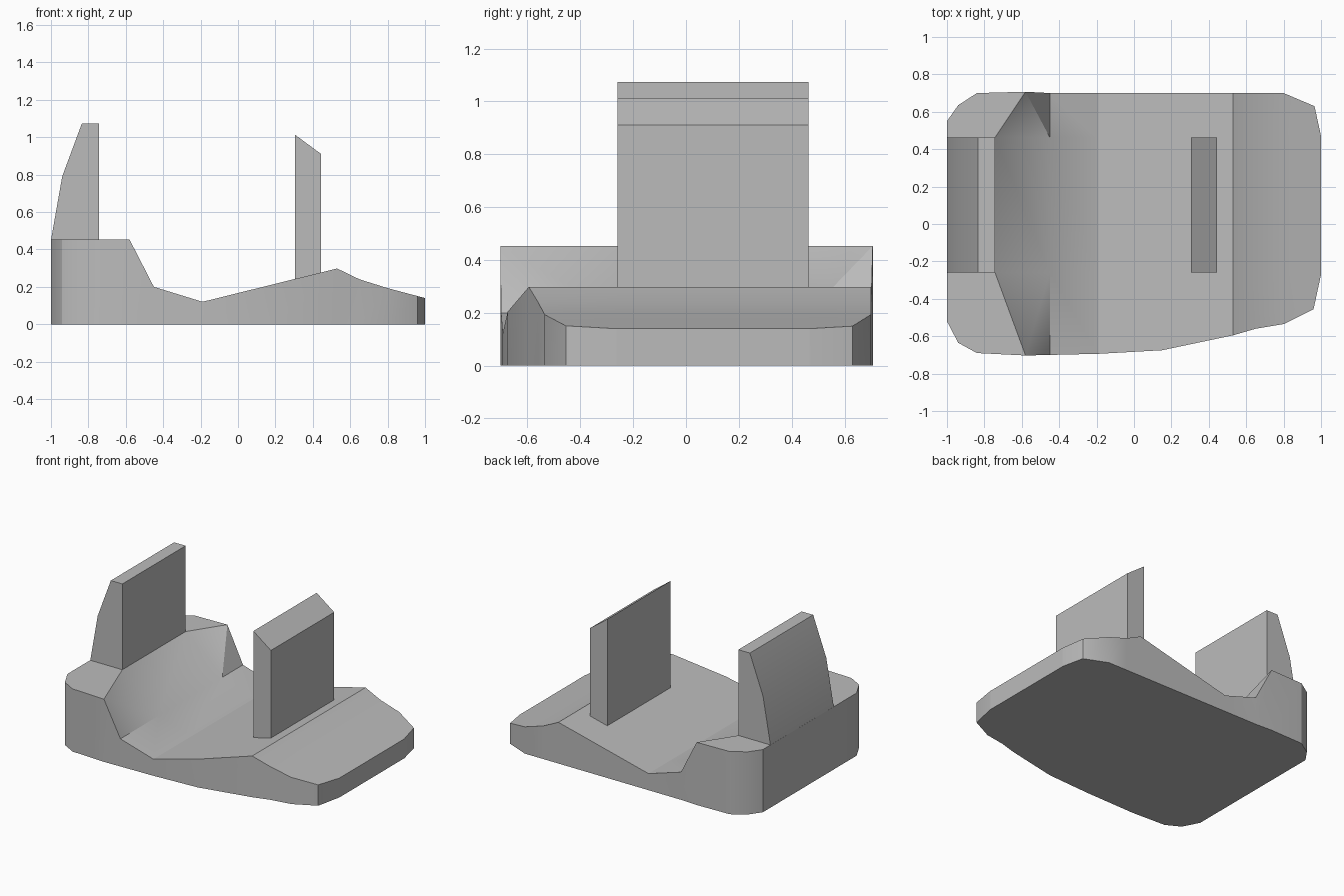
import bpy
import bmesh
import math

cube = bpy.data.objects.get("Cube")
if cube:
    bpy.data.objects.remove(cube, do_unlink=True)

# Single plain grey
grey = bpy.data.materials.new("plain grey")
grey.use_nodes = True
color = (0.5, 0.5, 0.5, 1)
grey.diffuse_color = color
grey.node_tree.nodes["Principled BSDF"].inputs["Base Color"].default_value = color

# Shared plate width and the lip of the raised end
Y0, Y1 = -0.26, 0.463
LIP, SHOULDER, FOOT = -0.743, -0.58, -0.45


def finish(bm, name):
    bmesh.ops.recalc_face_normals(bm, faces=bm.faces)
    mesh = bpy.data.meshes.new(name)
    bm.to_mesh(mesh)
    bm.free()
    mesh.materials.append(grey)
    obj = bpy.data.objects.new(name, mesh)
    bpy.context.collection.objects.link(obj)
    bpy.ops.object.select_all(action='DESELECT')
    obj.select_set(True)
    bpy.context.view_layer.objects.active = obj
    bpy.ops.object.shade_smooth_by_angle(angle=math.radians(30))
    return obj


def extrude(bm, offset):
    """Extrude every face, keep the originals, return the new vertices."""
    result = bmesh.ops.extrude_face_region(bm, geom=bm.faces[:], use_keep_orig=True)
    verts = [g for g in result["geom"] if isinstance(g, bmesh.types.BMVert)]
    bmesh.ops.translate(bm, verts=verts, vec=offset)
    return verts


# Base: rounded outline raised to a height profile along x
outline = [(-1, -0.52), (-0.94, -0.635), (-0.84, -0.69), (SHOULDER, -0.703),
           (-0.19, -0.694), (0.15, -0.675), (0.53, -0.595), (0.65, -0.56),
           (0.8, -0.535), (0.96, -0.455), (1, -0.27), (1, 0.47),
           (0.965, 0.63), (0.8, 0.7), (FOOT, 0.7), (SHOULDER, 0.707),
           (-0.84, 0.7), (-0.94, 0.635), (-1, 0.55)]
profile = [(-1, 0.453), (SHOULDER, 0.453), (FOOT, 0.2), (-0.19, 0.12),
           (0.53, 0.298), (0.65, 0.24), (0.8, 0.193), (1, 0.14)]


def height(x):
    for (xa, za), (xb, zb) in zip(profile, profile[1:]):
        if x <= xb + 1e-5:
            return za + (zb - za) * (x - xa) / (xb - xa)
    return profile[-1][1]


bm = bmesh.new()
bm.faces.new([bm.verts.new((x, y, 0)) for x, y in outline])
cuts = [((x, 0, 0), (1, 0, 0)) for x, z in profile[1:-1]]
cuts += [((0, y, 0), (0, 1, 0)) for y in (Y0, Y1)]
for point, normal in cuts:
    bmesh.ops.bisect_plane(bm, geom=bm.verts[:] + bm.edges[:] + bm.faces[:],
                           plane_co=point, plane_no=normal, dist=0.0005)
top = extrude(bm, (0, 0, 1))
for v in top:
    v.co.z = height(v.co.x)


def near(x, sign, outer):
    row = [v for v in top if abs(v.co.x - x) < 0.002 and v.co.y * sign > 0]
    pick = max if outer else min
    return pick(row, key=lambda v: abs(v.co.y))


# Scooped step: pull the middle of the shoulder back and crease the corners
for sign in (-1, 1):
    corner = near(SHOULDER, sign, True)
    inner = near(SHOULDER, sign, False)
    foot = near(FOOT, sign, False)
    inner.co.x = LIP
    bmesh.ops.connect_verts(bm, verts=[corner, foot])
finish(bm, "base")


# Upright plates: side profiles extruded across y
def plate(name, points):
    bm = bmesh.new()
    bm.faces.new([bm.verts.new((x, Y0, z)) for x, z in points])
    extrude(bm, (0, Y1 - Y0, 0))
    finish(bm, name)


plate("back_plate", [(-1, 0.45), (LIP, 0.45), (LIP, 1.073),
                     (-0.835, 1.073), (-0.94, 0.79)])
plate("front_plate", [(0.305, 0.2), (0.445, 0.2), (0.445, 0.91), (0.305, 1.013)])
